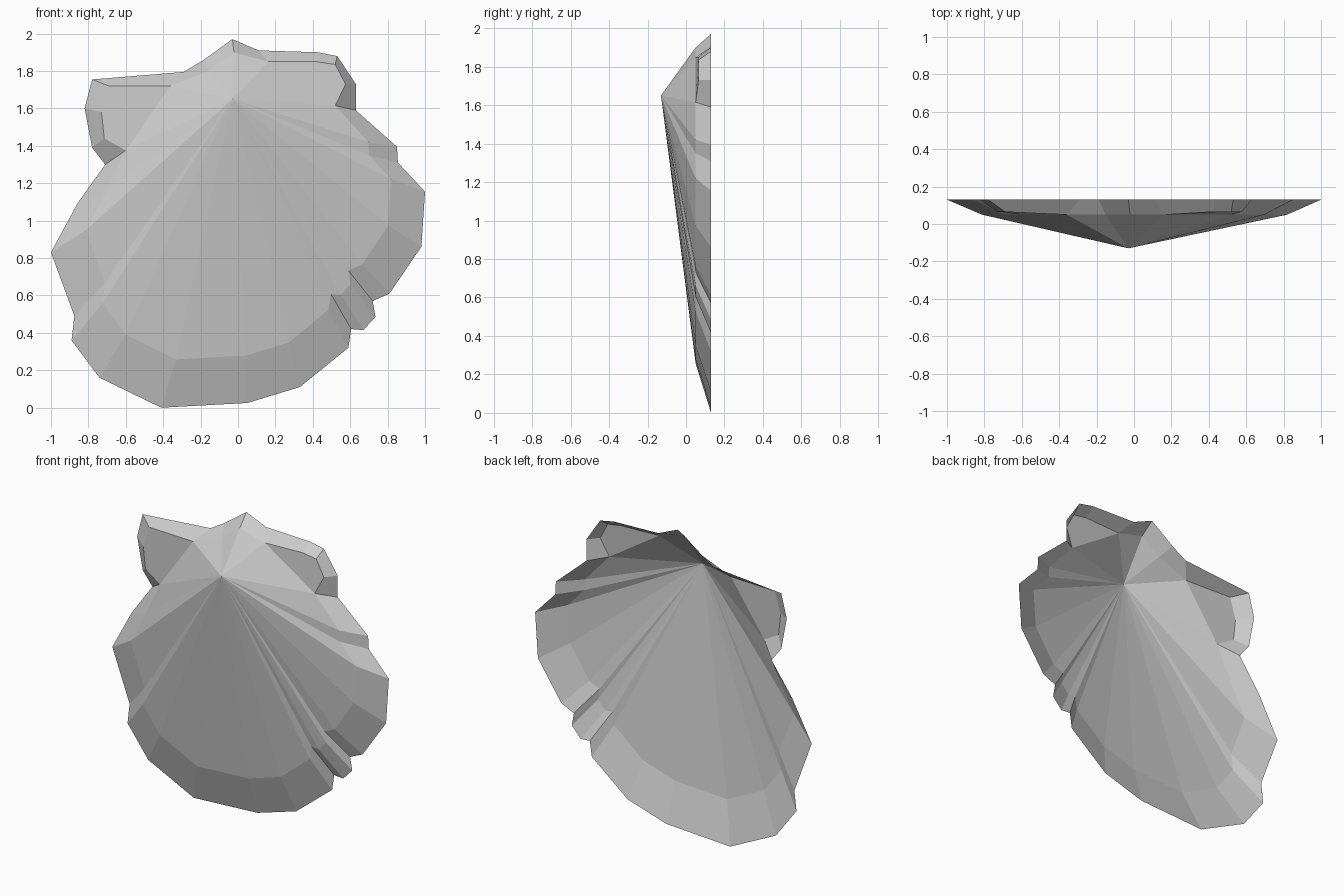
import bpy
import bmesh
from mathutils import Vector

default_cube = bpy.data.objects.get("Cube")
if default_cube:
    bpy.data.objects.remove(default_cube, do_unlink=True)

BACK_Y = 0.13
RING_Y = 0.05
EAR_Y = 0.065
APEX = Vector((-0.03, -0.13, 1.65))

shell_grey = bpy.data.materials.new("shell grey")
shell_grey.use_nodes = True
GREY = (0.6, 0.6, 0.6, 1)
shell_grey.diffuse_color = GREY
shell_grey.node_tree.nodes["Principled BSDF"].inputs["Base Color"].default_value = GREY


def build(name, faces):
    """Make a flat-shaded object from lists of corner positions."""
    bm = bmesh.new()
    for corners in faces:
        bm.faces.new([bm.verts.new(corner) for corner in corners])
    bmesh.ops.remove_doubles(bm, verts=bm.verts, dist=0.0005)
    mesh = bpy.data.meshes.new(name)
    bm.to_mesh(mesh)
    bm.free()
    mesh.materials.append(shell_grey)
    part = bpy.data.objects.new(name, mesh)
    bpy.context.collection.objects.link(part)
    return part


def station(outer, inner=None, depth=RING_Y):
    """Pair a back edge point with its point on the raised ring."""
    x, z = outer
    if inner is None:
        inner = (x * 0.816 + 0.003, z * 0.833 + 0.258)
    return (Vector((x, BACK_Y, z)), Vector((inner[0], depth, inner[1])))


def ear_stations(outers, inners):
    """Ear roots sit on the ring; the corners between sit further back."""
    last = len(outers) - 1
    return [station(outer, inner, RING_Y if i in (0, last) else EAR_Y)
            for i, (outer, inner) in enumerate(zip(outers, inners))]


# Ear outlines, clockwise from the front
left_ear = ear_stations(
    [(0.11, 1.91), (0.43, 1.9), (0.53, 1.88), (0.63, 1.73), (0.63, 1.59)],
    [(0.16, 1.85), (0.42, 1.85), (0.52, 1.835), (0.575, 1.73), (0.52, 1.615)])
right_ear = ear_stations(
    [(-0.71, 1.3), (-0.78, 1.39), (-0.82, 1.6), (-0.78, 1.755), (-0.29, 1.795)],
    [(-0.6, 1.375), (-0.715, 1.44), (-0.73, 1.58), (-0.69, 1.72), (-0.36, 1.72)])

# Wavy scalloped edge between the ears, and the peak above the apex
scallops = [station(point) for point in (
    (0.85, 1.395), (0.855, 1.31), (1, 1.155), (0.98, 0.86), (0.81, 0.61),
    (0.72, 0.57), (0.735, 0.485), (0.67, 0.415), (0.605, 0.42), (0.59, 0.32),
    (0.33, 0.11), (0.05, 0.025), (-0.41, 0), (-0.74, 0.16), (-0.89, 0.36),
    (-0.875, 0.49), (-1, 0.83), (-0.86, 1.09))]
peak = [station((-0.19, 1.855)), station((-0.03, 1.97))]

# Dome fanning out from the apex to the ring
ring = [left_ear[0], left_ear[-1], *scallops, right_ear[0], right_ear[-1], *peak]
build("shell_dome", [
    (APEX, ring[i - 1][1], ring[i][1]) for i in range(len(ring))])


def wall(stations):
    """Sloping strip from the ring back to the open edge."""
    return [(a[1], a[0], b[0], b[1]) for a, b in zip(stations, stations[1:])]


# Flared rim around the scallops and peak
build("shell_rim", wall([left_ear[-1], *scallops, right_ear[0]])
      + wall([right_ear[-1], *peak, left_ear[0]]))

# Ears: a near-flat front with a sloping edge
for name, ear in (("left_ear", left_ear), ("right_ear", right_ear)):
    front = [inner for outer, inner in ear]
    build(name, [front] + wall(ear))
